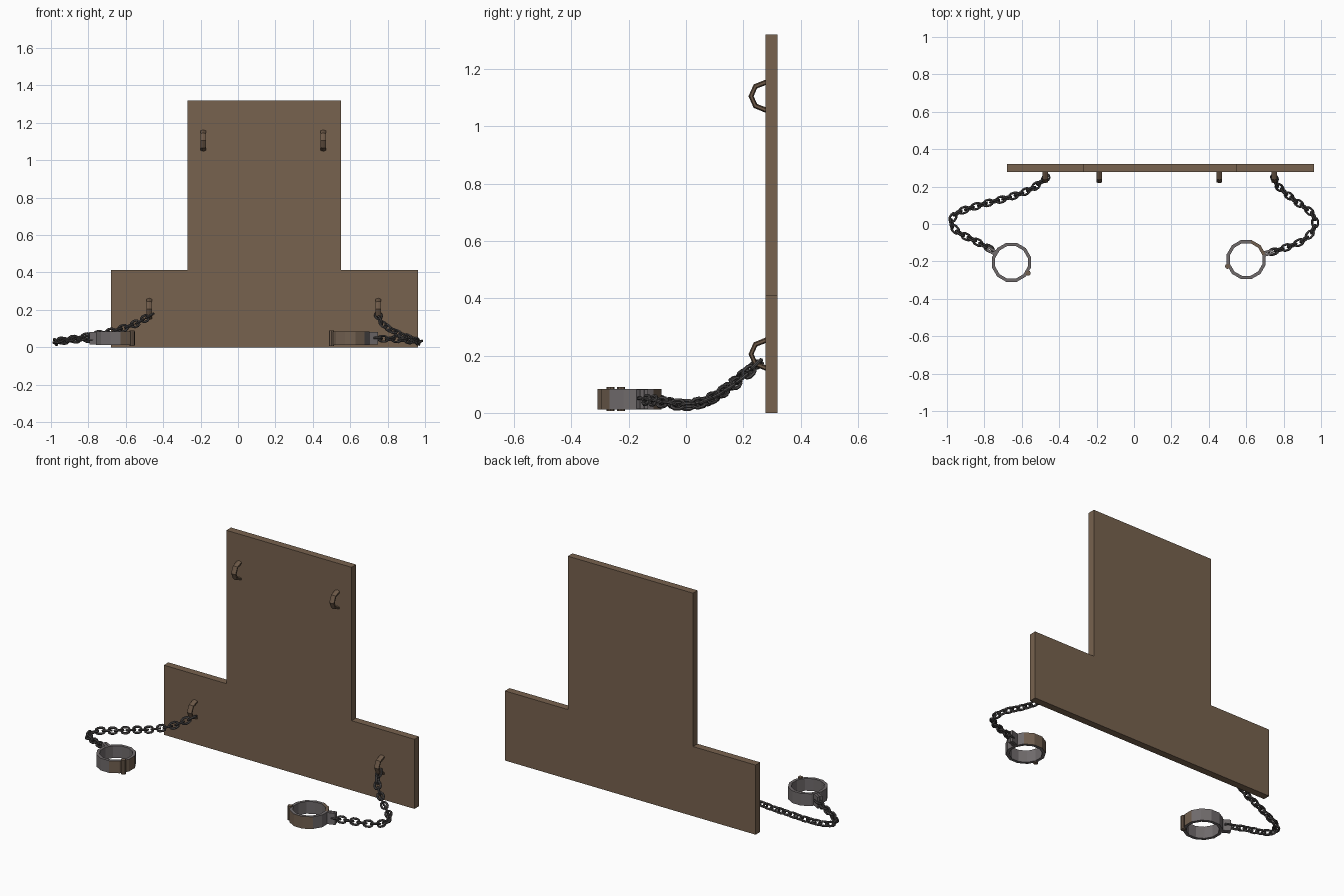
import bpy, bmesh, math
from mathutils import Vector, Matrix

if "Cube" in bpy.data.objects:
    bpy.data.objects.remove(bpy.data.objects["Cube"])


def material(name, rgb):
    m = bpy.data.materials.new(name)
    m.diffuse_color = (*rgb, 1)
    m.use_nodes = True
    m.node_tree.nodes["Principled BSDF"].inputs["Base Color"].default_value = m.diffuse_color
    return m


WOOD = material("brown wood", (0.185, 0.122, 0.077))
HOOK = material("rusty hook", (0.150, 0.098, 0.063))
CHAIN = material("dark iron", (0.075, 0.070, 0.070))
STEEL = material("grey steel", (0.160, 0.145, 0.148))
RUST = material("rusty steel", (0.165, 0.115, 0.080))


def finish(name, bm, mats):
    bmesh.ops.recalc_face_normals(bm, faces=bm.faces[:])
    me = bpy.data.meshes.new(name)
    bm.to_mesh(me)
    bm.free()
    for m in mats:
        me.materials.append(m)
    ob = bpy.data.objects.new(name, me)
    bpy.context.collection.objects.link(ob)
    return ob


def sweep(bm, path, side, a, b, sides, closed, mat=Matrix()):
    """Sweep an ellipse (a along side, b across) along a planar path."""
    n, rings = len(path), []
    for i, p in enumerate(path):
        if closed:
            t = path[(i + 1) % n] - path[i - 1]
        else:
            t = path[min(i + 1, n - 1)] - path[max(i - 1, 0)]
        out = t.cross(side).normalized()
        ring = []
        for k in range(sides):
            w = 2 * math.pi * (k + 0.5) / sides
            ring.append(bm.verts.new(mat @ (p + side * a * math.cos(w) + out * b * math.sin(w))))
        rings.append(ring)
    for i in range(n if closed else n - 1):
        r, s = rings[i], rings[(i + 1) % n]
        for k in range(sides):
            j = (k + 1) % sides
            bm.faces.new((r[k], r[j], s[j], s[k]))
    if not closed:
        bm.faces.new(rings[0])
        bm.faces.new(rings[-1])


# Back board: inverted T outline, extruded
bm = bmesh.new()
outline = [(-.68, 0), (.962, 0), (.962, .412), (.55, .412), (.55, 1.32),
           (-.27, 1.32), (-.27, .412), (-.68, .412)]
face = bm.faces.new([bm.verts.new((x, .277, z)) for x, z in outline])
ext = bmesh.ops.extrude_face_region(bm, geom=[face])
bmesh.ops.translate(bm, vec=(0, .043, 0), verts=[v for v in ext["geom"] if isinstance(v, bmesh.types.BMVert)])
finish("back_board", bm, [WOOD])

# Four wall hooks: half loops standing out of the board
X = Vector((1, 0, 0))
for name, x, z in (("hook_upper_left", -.186, 1.105), ("hook_upper_right", .457, 1.105),
                   ("hook_lower_left", -.475, .205), ("hook_lower_right", .750, .205)):
    bm = bmesh.new()
    pts = [(.285, .051), (.242, .034), (.227, 0), (.242, -.034), (.285, -.051)]
    sweep(bm, [Vector((x, y, z + dz)) for y, dz in pts], X, .017, .009, 6, False)
    finish(name, bm, [HOOK])


# Chains: interlocked links laid along a smoothed path
def resample(pts, pitch):
    pts = [Vector(p) for p in pts]
    ext = [2 * pts[0] - pts[1]] + pts + [2 * pts[-1] - pts[-2]]
    dense = []
    for i in range(1, len(ext) - 2):
        p0, p1, p2, p3 = ext[i - 1:i + 3]
        for s in range(20):
            t = s / 20
            dense.append(.5 * (2 * p1 + (p2 - p0) * t + (2 * p0 - 5 * p1 + 4 * p2 - p3) * t * t
                               + (3 * p1 - p0 - 3 * p2 + p3) * t ** 3))
    dense.append(pts[-1])
    total = sum((b - a).length for a, b in zip(dense, dense[1:]))
    step = total / round(total / pitch)
    result, walked = [dense[0]], 0
    for a, b in zip(dense, dense[1:]):
        walked += (b - a).length
        if walked >= step * len(result) - 1e-5:
            result.append(b)
    return result


def link_path():
    out = []
    for sx in (1, -1):
        for k in range(5):
            w = math.radians(-90 + 45 * k)
            out.append(Vector((sx * (.010 + .015 * math.cos(w)), sx * .016 * math.sin(w), 0)))
    return out


def chain(name, pts):
    bm = bmesh.new()
    nodes = resample(pts, .036)
    for i, p in enumerate(nodes):
        t = (nodes[min(i + 1, len(nodes) - 1)] - nodes[max(i - 1, 0)]).normalized()
        s = Vector((0, 0, 1)).cross(t).normalized()
        u = t.cross(s)
        frame = Matrix((t, s, u)).transposed().to_4x4()
        roll = Matrix.Rotation(math.radians(20 + 90 * (i % 2)), 4, 'X')
        sweep(bm, link_path(), Vector((0, 0, 1)), .0065, .0065, 6, True,
              Matrix.Translation(p) @ frame @ roll)
    finish(name, bm, [CHAIN])


chain("chain_left", [(-.472, .245, .168), (-.55, .187, .125), (-.66, .145, .088), (-.76, .118, .068),
                     (-.86, .09, .048), (-.95, .055, .035), (-.975, 0, .028), (-.93, -.05, .034),
                     (-.86, -.085, .042), (-.775, -.13, .046)])
chain("chain_right", [(.751, .245, .168), (.765, .21, .135), (.80, .175, .105), (.86, .125, .072),
                      (.91, .09, .052), (.955, .05, .036), (.968, 0, .028), (.945, -.05, .032),
                      (.90, -.09, .038), (.83, -.12, .044), (.745, -.148, .046)])


# Cuffs: twelve-sided bands with a hinge barrel and a lug for the chain
def cuff(side, cx, cy, lug_angle, hinge_angle, rusty):
    bm = bmesh.new()
    n, z0, z1 = 12, .012, .084
    rows = []
    for r, z in ((.108, z0), (.108, z1), (.090, z1), (.090, z0)):
        rows.append([bm.verts.new((cx + r * math.cos(2 * math.pi * (k + .5) / n),
                                   cy + r * math.sin(2 * math.pi * (k + .5) / n), z)) for k in range(n)])
    hinge_dir = Vector((math.cos(hinge_angle), math.sin(hinge_angle), 0))
    for q in range(4):
        a, b = rows[q], rows[(q + 1) % 4]
        for k in range(n):
            j = (k + 1) % n
            f = bm.faces.new((a[k], a[j], b[j], b[k]))
            d = (f.calc_center_median() - Vector((cx, cy, 0)))
            d.z = 0
            d.normalize()
            if rusty(q, d, hinge_dir):
                f.material_index = 1
    finish("cuff_" + side, bm, [STEEL, RUST])

    # hinge barrel
    bm = bmesh.new()
    pos = Vector((cx, cy, .048)) + hinge_dir * .106
    bmesh.ops.create_cone(bm, cap_ends=True, segments=8, radius1=.014, radius2=.014, depth=.084,
                          matrix=Matrix.Translation(pos))
    finish("hinge_" + side, bm, [RUST])

    # chain lug: two upright plates side by side
    bm = bmesh.new()
    turn = Matrix.Translation((cx, cy, .048)) @ Matrix.Rotation(lug_angle, 4, 'Z')
    for off in (-.008, .008):
        bmesh.ops.create_cube(bm, size=1, matrix=turn @ Matrix.Translation((.125, off, 0))
                              @ Matrix.Diagonal((.052, .013, .068, 1)))
    finish("lug_" + side, bm, [STEEL])


cuff("left", -.655, -.205, math.radians(150), math.radians(-33),
     lambda q, d, h: q == 0 and d.dot(h) > .8)
cuff("right", .60, -.19, math.radians(17), math.radians(200),
     lambda q, d, h: (q == 0 and d.x < .75) or (q == 1 and d.x > 0 and d.y > 0))
